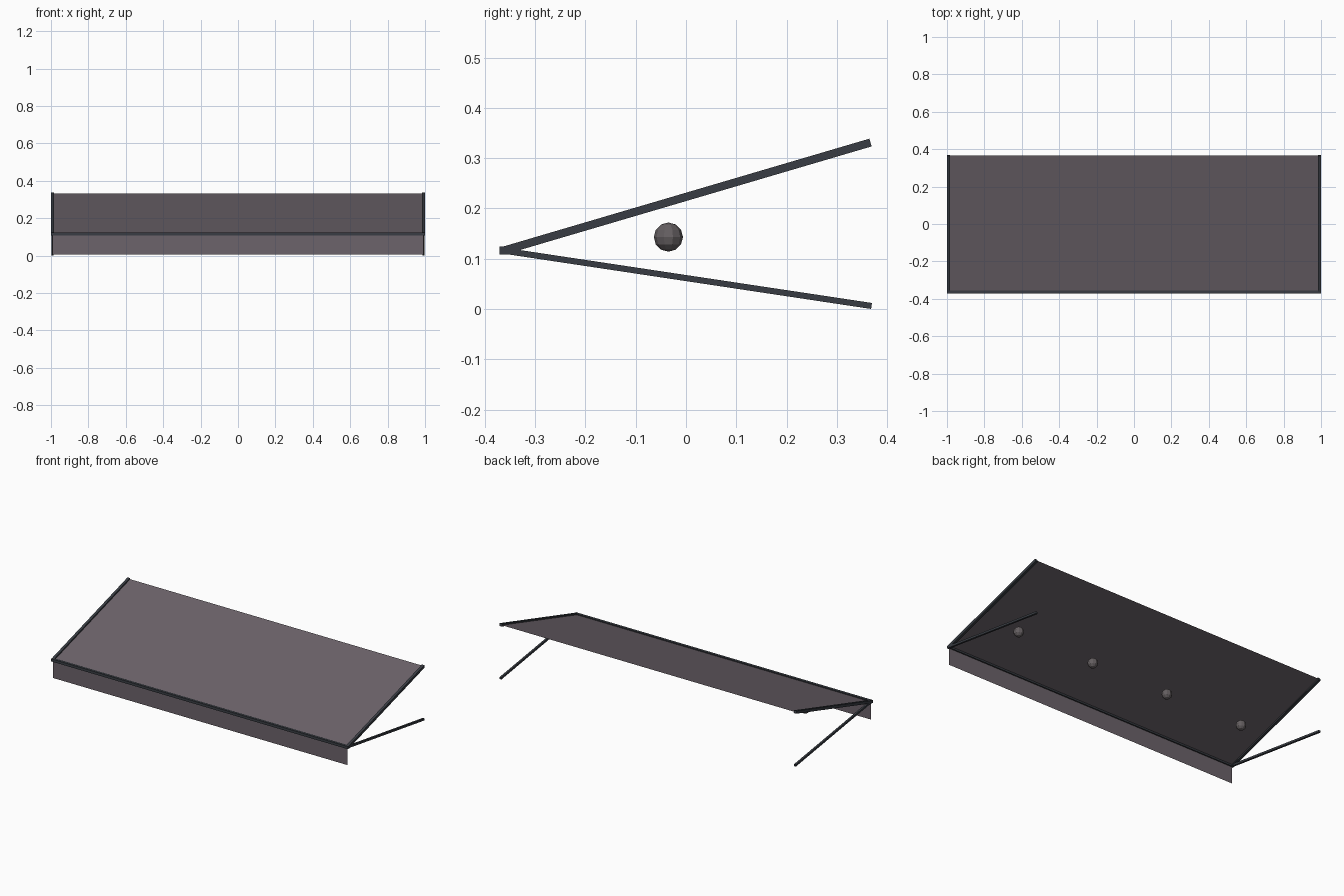
import bpy
import math
from mathutils import Vector

cube = bpy.data.objects.get("Cube")
if cube:
    bpy.data.objects.remove(cube, do_unlink=True)


def material(name, rgb):
    m = bpy.data.materials.new(name)
    m.use_nodes = True
    m.diffuse_color = (*rgb, 1)
    m.node_tree.nodes["Principled BSDF"].inputs["Base Color"].default_value = (*rgb, 1)
    return m


FABRIC = material("mauve grey fabric", (0.15, 0.125, 0.145))
METAL = material("dark blue grey metal", (0.04, 0.046, 0.056))
BULB = material("warm grey bulb", (0.13, 0.115, 0.12))

# Key points of the side profile
FRONT = Vector((0, -0.363, 0.116))
BACK_TOP = Vector((0, 0.367, 0.331))
BACK_LOW = Vector((0, 0.369, 0.006))
HALF = 0.992


def sheet(name, a, b, half):
    """Flat cloth panel spanning the width between two profile points."""
    side = Vector((half, 0, 0))
    mesh = bpy.data.meshes.new(name)
    mesh.from_pydata([a - side, a + side, b + side, b - side], [], [(0, 1, 2, 3)])
    mesh.materials.append(FABRIC)
    obj = bpy.data.objects.new(name, mesh)
    bpy.context.collection.objects.link(obj)
    return obj


def bar(name, a, b, width, depth):
    """Square bar between two profile points, width along x."""
    d = b - a
    bpy.ops.mesh.primitive_cube_add(size=1, location=(a + b) / 2,
                                    rotation=(math.atan2(d.z, d.y), 0, 0))
    obj = bpy.context.object
    obj.name = name
    obj.scale = (width, d.length, depth)
    obj.data.materials.append(METAL)
    return obj


# Cloth: sloping canopy and hanging valance
sheet("canopy", FRONT, BACK_TOP, HALF)
sheet("valance", FRONT + Vector((0, 0, -0.11)), FRONT, HALF)

# Front bar
bpy.ops.mesh.primitive_cube_add(size=1, location=FRONT)
front_bar = bpy.context.object
front_bar.name = "front_bar"
front_bar.scale = (2, 0.016, 0.016)
front_bar.data.materials.append(METAL)

# Side rails and support struts
for label, s in (("left", 1), ("right", -1)):
    shift = Vector((s * HALF, 0, 0))
    bar(label + "_rail", FRONT + shift, BACK_TOP + shift, 0.016, 0.016)
    bar(label + "_strut", FRONT + shift, BACK_LOW + shift, 0.012, 0.012)

# Row of bulbs under the canopy
for i in range(4):
    bpy.ops.mesh.primitive_uv_sphere_add(segments=10, ring_count=6, radius=0.029,
                                         location=(-0.78 + 0.52 * i, -0.035, 0.143))
    bulb = bpy.context.object
    bulb.name = "bulb_%d" % (i + 1)
    bulb.data.materials.append(BULB)
